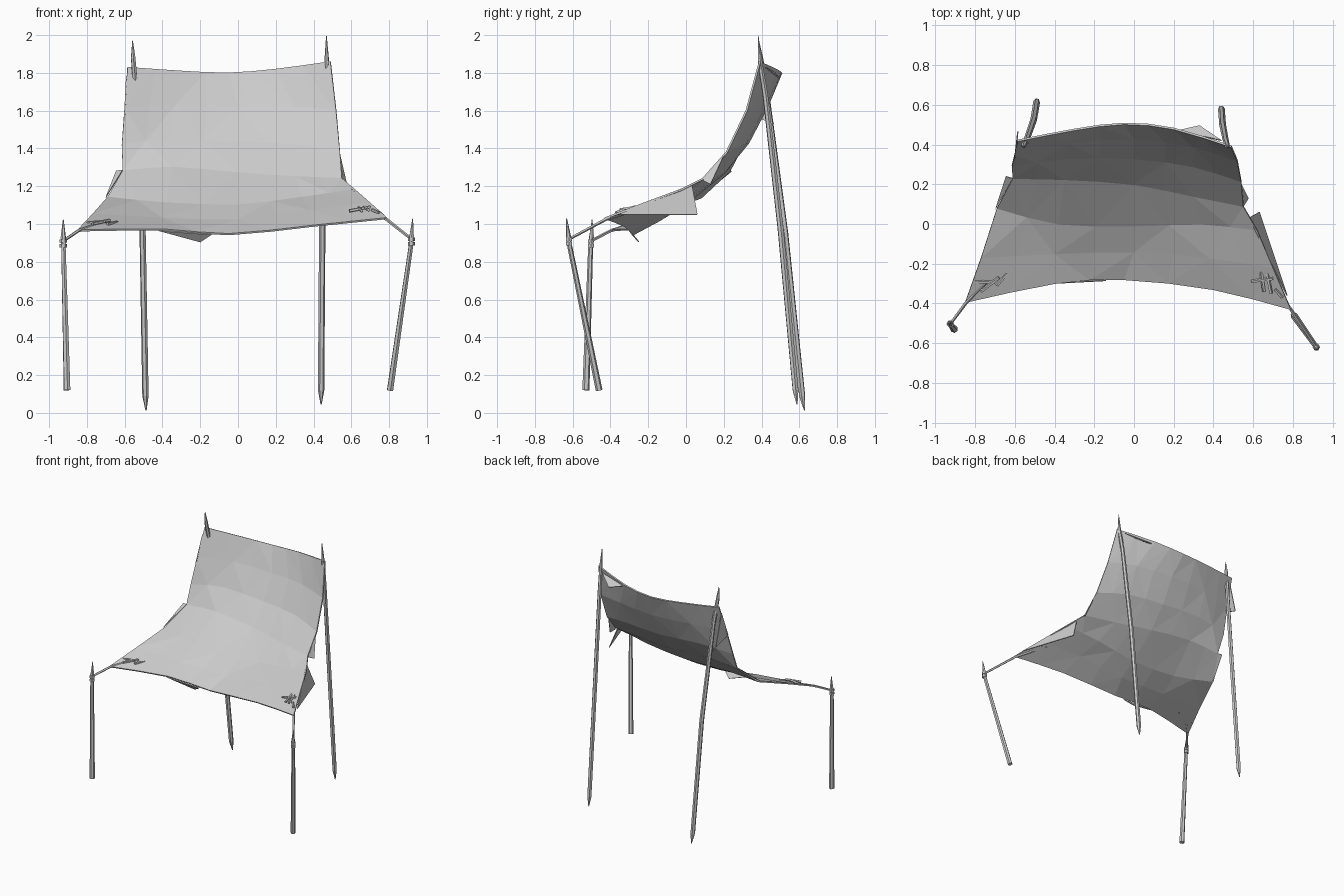
import bpy, bmesh, math
from mathutils import Vector


def finish(name, bm):
    bmesh.ops.recalc_face_normals(bm, faces=bm.faces)
    me = bpy.data.meshes.new(name)
    bm.to_mesh(me)
    bm.free()
    ob = bpy.data.objects.new(name, me)
    bpy.context.collection.objects.link(ob)
    return ob


def tube(name, pts, sides=6):
    """Faceted rod through (x, y, z, radius) points."""
    bm = bmesh.new()
    rings = []
    for i, p in enumerate(pts):
        a = Vector(pts[max(i - 1, 0)][:3])
        b = Vector(pts[min(i + 1, len(pts) - 1)][:3])
        q = (b - a).to_track_quat('Z', 'Y')
        ring = []
        for k in range(sides):
            t = 2 * math.pi * k / sides
            off = q @ Vector((math.cos(t), math.sin(t), 0))
            ring.append(bm.verts.new(Vector(p[:3]) + off * p[3]))
        rings.append(ring)
    for r0, r1 in zip(rings, rings[1:]):
        for k in range(sides):
            j = (k + 1) % sides
            bm.faces.new((r0[k], r0[j], r1[j], r1[k]))
    bm.faces.new(rings[0][::-1])
    bm.faces.new(rings[-1])
    return finish(name, bm)


def spline(row, t):
    """Catmull-Rom point along a row, t from 0 to 1."""
    n = len(row) - 1
    i = min(int(t * n), n - 1)
    u = t * n - i
    p1, p2 = Vector(row[i]), Vector(row[i + 1])
    p0 = Vector(row[i - 1]) if i else 2 * p1 - p2
    p3 = Vector(row[i + 2]) if i + 2 <= n else 2 * p2 - p1
    return 0.5 * (2 * p1 + (p2 - p0) * u + (2 * p0 - 5 * p1 + 4 * p2 - p3) * u * u
                  + (3 * p1 - p0 - 3 * p2 + p3) * u ** 3)


def thicken(ob, t):
    m = ob.modifiers.new("thickness", 'SOLIDIFY')
    m.thickness = t
    m.offset = 0


# Hide: sagging sheet, rows from front edge up to the back top edge
rows = [
    [(-.85, -.395, .965), (-.4, -.30, .97), (-.05, -.28, .945), (.4, -.33, .99), (.79, -.43, 1.03)],
    [(-.77, -.17, 1.05), (-.4, -.15, 1.03), (0, -.14, 1.02), (.38, -.17, 1.07), (.70, -.22, 1.11)],
    [(-.69, .08, 1.14), (-.38, 0, 1.11), (0, -.01, 1.10), (.34, 0, 1.14), (.62, -.03, 1.18)],
    [(-.61, .23, 1.28), (-.35, .225, 1.30), (0, .20, 1.27), (.3, .14, 1.25), (.55, .09, 1.24)],
    [(-.615, .29, 1.42), (-.35, .33, 1.45), (0, .33, 1.43), (.3, .29, 1.42), (.54, .215, 1.38)],
    [(-.60, .35, 1.62), (-.33, .41, 1.63), (0, .43, 1.62), (.3, .39, 1.62), (.52, .32, 1.60)],
    [(-.585, .42, 1.83), (-.3, .475, 1.81), (-.05, .505, 1.80), (.2, .48, 1.82), (.49, .39, 1.86)],
]
COLS = 9
bm = bmesh.new()
grid = [[bm.verts.new(spline(r, c / (COLS - 1))) for c in range(COLS)] for r in rows]
for r in range(len(rows) - 1):
    for c in range(COLS - 1):
        a, b = grid[r][c], grid[r][c + 1]
        d, e = grid[r + 1][c], grid[r + 1][c + 1]
        if (r + c) % 2:
            bm.faces.new((a, b, e)); bm.faces.new((a, e, d))
        else:
            bm.faces.new((a, b, d)); bm.faces.new((b, e, d))
thicken(finish("hide_canopy", bm), 0.01)

# Loose flaps along the edges of the hide
flaps = [
    [(.575, .03, 1.21), (.63, .06, 1.05), (.77, -.36, 1.05)],
    [(.55, .09, 1.23), (.575, .13, 1.21), (.54, .20, 1.36)],
    [(-.42, -.30, .965), (-.20, -.25, .905), (-.14, -.285, .945)],
    [(-.61, .23, 1.285), (-.645, .24, 1.28), (-.70, .07, 1.14)],
    [(-.59, .40, 1.78), (-.585, .465, 1.53), (-.60, .33, 1.58)],
    [(.22, .47, 1.80), (.33, .495, 1.77), (.44, .42, 1.83)],
]
bm = bmesh.new()
for f in flaps:
    bm.faces.new([bm.verts.new(p) for p in f])
thicken(finish("hide_flaps", bm), 0.006)

# Tall back poles, pointed at both ends
tube("back_pole_left", [(-.487, .628, .012, .003), (-.49, .615, .09, .017), (-.505, .525, .95, .017),
                        (-.54, .425, 1.70, .015), (-.555, .395, 1.88, .013), (-.558, .385, 1.97, .002)])
tube("back_pole_right", [(.44, .588, .045, .003), (.44, .58, .12, .017), (.446, .50, .98, .017),
                         (.462, .42, 1.68, .015), (.47, .392, 1.86, .013), (.468, .382, 1.995, .002)])

# Short front poles with sharpened tops
tube("front_pole_left", [(-.905, -.53, .12, .019), (-.924, -.505, .88, .013),
                         (-.925, -.50, .93, .014), (-.925, -.497, 1.025, .002)])
tube("front_pole_right", [(.805, -.46, .12, .018), (.915, -.615, .88, .013),
                          (.919, -.622, .93, .014), (.925, -.632, 1.03, .002)])

# Ropes from the hide corners to the front poles, with wrapped collars
for side, corner, mid, post in (
        ("left", (-.74, -.29, 1.0), (-.845, -.395, .965), (-.925, -.503, .91)),
        ("right", (.70, -.31, 1.06), (.785, -.425, 1.025), (.918, -.62, .92))):
    tube("rope_" + side, [(*corner, .008), (*mid, .009), (*post, .008)], 5)
    for k, dz in enumerate((-.025, 0)):
        x, y, z = post
        tube(f"rope_collar_{side}_{k}", [(x, y, z + dz - .009, .019), (x, y, z + dz + .009, .019)])

# Little toggle sticks at the front corners
sticks = [
    [(-.80, -.29, 1.005), (-.70, -.295, 1.015)],
    [(-.77, -.34, 1.0), (-.68, -.27, 1.02)],
    [(-.69, -.31, 1.0), (-.64, -.25, 1.01)],
    [(.59, -.29, 1.07), (.70, -.275, 1.09)],
    [(.655, -.34, 1.07), (.64, -.24, 1.085)],
    [(.67, -.25, 1.09), (.69, -.35, 1.075)],
    [(.71, -.33, 1.075), (.745, -.37, 1.06)],
]
for i, (a, b) in enumerate(sticks):
    tube(f"toggle_stick_{i}", [(*a, .009), (*b, .009)], 5)
